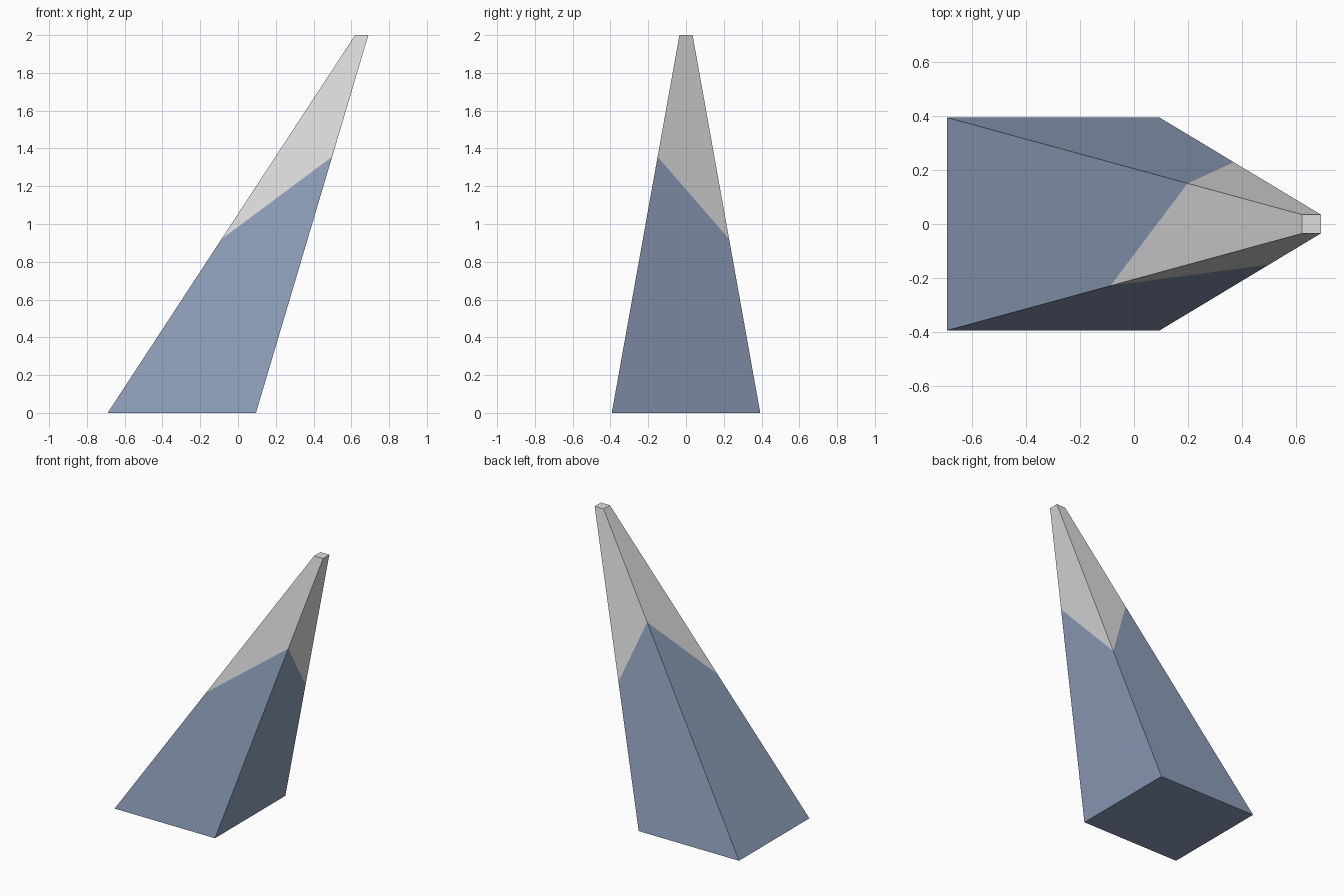
import bpy, bmesh
from mathutils import Vector

if "Cube" in bpy.data.objects:
    bpy.data.objects.remove(bpy.data.objects["Cube"])


def material(name, rgb):
    m = bpy.data.materials.new(name)
    m.diffuse_color = (*rgb, 1)
    m.use_nodes = True
    m.node_tree.nodes["Principled BSDF"].inputs["Base Color"].default_value = m.diffuse_color
    return m


blue = material("slate blue", (0.27, 0.345, 0.49))
grey = material("light grey", (0.72, 0.72, 0.72))


def square(x0, x1, half, z):
    return [Vector(p) for p in ((x0, -half, z), (x1, -half, z), (x1, half, z), (x0, half, z))]


# Leaning tapered spike: square base, small square tip
base = square(-0.69, 0.095, 0.393, 0)
tip = square(0.62, 0.69, 0.035, 2)

# Zigzag colour border, alternately low and high on the four edges
heights = (0.92, 1.356, 0.92, 1.356)
border = [b.lerp(t, h / 2) for b, t, h in zip(base, tip, heights)]

bm = bmesh.new()
rings = [[bm.verts.new(p) for p in ring] for ring in (base, border, tip)]
bm.faces.new(rings[0][::-1])
for level in (0, 1):
    for i in range(4):
        j = (i + 1) % 4
        lo, hi = rings[level], rings[level + 1]
        bm.faces.new((lo[i], lo[j], hi[j], hi[i])).material_index = level
bm.faces.new(rings[2]).material_index = 1

mesh = bpy.data.meshes.new("leaning_spike")
bm.to_mesh(mesh)
bm.free()
mesh.materials.append(blue)
mesh.materials.append(grey)
bpy.context.collection.objects.link(bpy.data.objects.new("leaning_spike", mesh))
